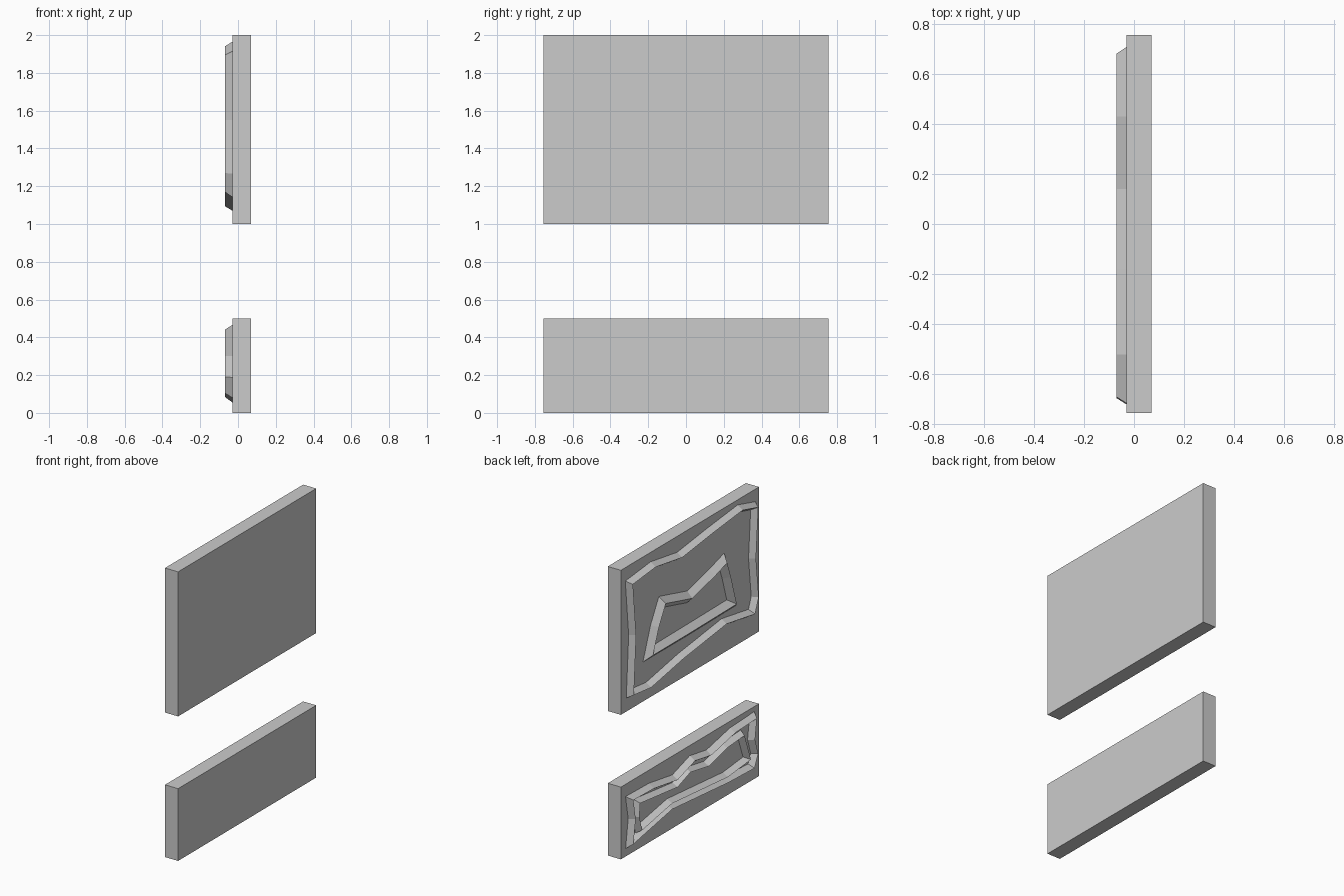
import bpy, bmesh
from mathutils import Vector

if "Cube" in bpy.data.objects:
    bpy.data.objects.remove(bpy.data.objects["Cube"])

FACE, CREST = -0.03, -0.07


def make_object(name, bm):
    bmesh.ops.recalc_face_normals(bm, faces=bm.faces)
    me = bpy.data.meshes.new(name)
    bm.to_mesh(me)
    bm.free()
    ob = bpy.data.objects.new(name, me)
    bpy.context.collection.objects.link(ob)


def board(name, z0, z1):
    bm = bmesh.new()
    bmesh.ops.create_cube(bm, size=1)
    for v in bm.verts:
        v.co = Vector((v.co.x * 0.1 + 0.02, v.co.y * 1.51,
                       (z0 + z1) / 2 + v.co.z * (z1 - z0)))
    make_object(name, bm)


def grain_ring(name, crest, w):
    # closed ridge: triangular section swept along the (y, z) crest outline
    pts = [Vector(p) for p in crest]
    n = len(pts)
    bm = bmesh.new()
    rows = []
    for i, p in enumerate(pts):
        a = (p - pts[i - 1]).normalized()
        b = (pts[(i + 1) % n] - p).normalized()
        na, nb = Vector((a.y, -a.x)), Vector((b.y, -b.x))
        m = (na + nb).normalized()
        off = m * (w / max(m.dot(na), 0.6))
        section = [(FACE + 0.005, p + off * 1.1), (CREST, p), (FACE + 0.005, p - off * 1.1)]
        rows.append([bm.verts.new((x, q.x, q.y)) for x, q in section])
    for i in range(n):
        r, s = rows[i], rows[(i + 1) % n]
        for j in range(3):
            k = (j + 1) % 3
            bm.faces.new((r[j], r[k], s[k], s[j]))
    make_object(name, bm)


# Two plain boards, one above the other
board("lower_board", 0.0, 0.5)
board("upper_board", 1.0, 2.0)

# Raised carved rings on the left face of each board
grain_ring("upper_outer_ring", [
    (.68, 1.885), (.43, 1.91), (.14, 1.865), (-.18, 1.905), (-.52, 1.94),
    (-.69, 1.895), (-.665, 1.55), (-.695, 1.27), (-.655, 1.17), (-.345, 1.22),
    (-.15, 1.195), (.127, 1.16), (.48, 1.095), (.67, 1.115), (.645, 1.52)], 0.025)
grain_ring("upper_inner_ring", [
    (.32, 1.615), (.03, 1.54), (-.22, 1.60), (-.35, 1.64), (-.39, 1.53),
    (-.455, 1.315), (.05, 1.31), (.46, 1.31), (.395, 1.48)], 0.04)
grain_ring("lower_outer_ring", [
    (.675, .39), (.45, .385), (.19, .345), (0, .405), (-.18, .375),
    (-.44, .43), (-.675, .44), (-.655, .30), (-.69, .19), (-.65, .105),
    (-.36, .115), (.25, .165), (.60, .10), (.675, .085), (.65, .25)], 0.025)
grain_ring("lower_inner_ring", [
    (.60, .34), (.325, .31), (.19, .295), (.05, .345), (-.15, .31),
    (-.35, .36), (-.54, .373), (-.57, .29), (-.61, .18), (-.36, .155),
    (.25, .205), (.58, .145), (.61, .25)], 0.022)
